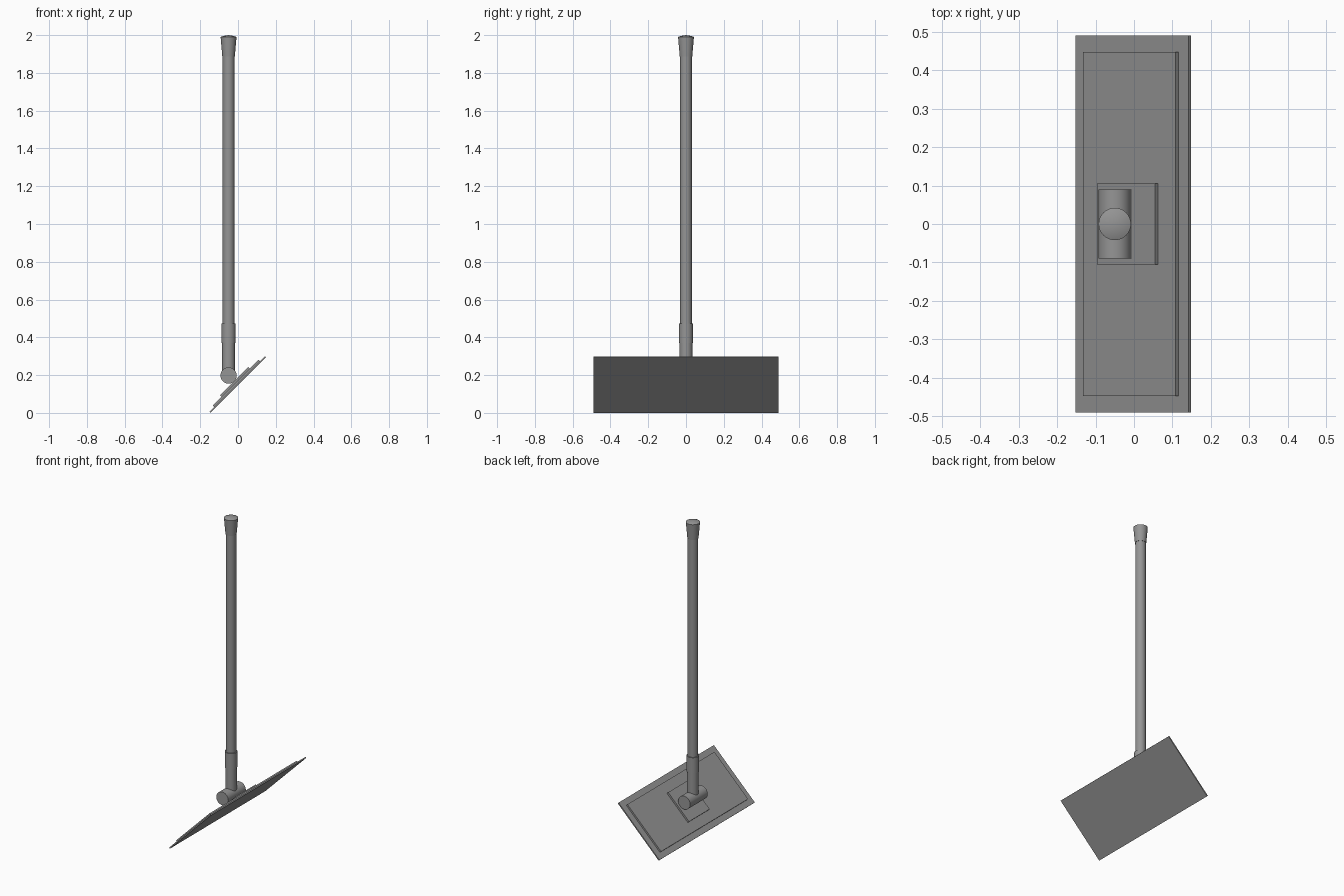
import bpy
import bmesh
import math
from mathutils import Matrix, Vector

cube = bpy.data.objects.get("Cube")
if cube:
    bpy.data.objects.remove(cube, do_unlink=True)

grey = bpy.data.materials.new("plain grey")
grey.use_nodes = True
tone = (0.3, 0.3, 0.3, 1)
grey.diffuse_color = tone
grey.node_tree.nodes["Principled BSDF"].inputs["Base Color"].default_value = tone

POLE_X = -0.05
HINGE_Z = 0.198


def finish(name, bm, smooth=False):
    bmesh.ops.recalc_face_normals(bm, faces=bm.faces)
    mesh = bpy.data.meshes.new(name)
    bm.to_mesh(mesh)
    bm.free()
    mesh.materials.append(grey)
    obj = bpy.data.objects.new(name, mesh)
    bpy.context.collection.objects.link(obj)
    if smooth:
        bpy.ops.object.select_all(action='DESELECT')
        obj.select_set(True)
        bpy.context.view_layer.objects.active = obj
        bpy.ops.object.shade_smooth_by_angle(angle=math.radians(35))
    return obj


def lathe(name, profile, sides=48):
    """Turn a (radius, height) profile around the pole axis."""
    bm = bmesh.new()
    verts = [bm.verts.new((r, 0, z)) for r, z in profile]
    edges = [bm.edges.new(pair) for pair in zip(verts, verts[1:])]
    bmesh.ops.spin(bm, geom=verts + edges, cent=(0, 0, 0), axis=(0, 0, 1),
                   angle=math.tau, steps=sides, use_merge=True)
    bmesh.ops.remove_doubles(bm, verts=bm.verts, dist=0.0001)
    bmesh.ops.translate(bm, verts=bm.verts, vec=(POLE_X, 0, 0))
    return finish(name, bm, True)


# Tilted plates, stacked along the normal of the head
tilt = Matrix.Rotation(math.radians(-45), 4, 'Y')
base = Vector((0.001, 0, 0.147))
height = 0
for name, width, length, thick in (("base_plate", 0.416, 0.98, 0.008),
                                   ("backing_plate", 0.342, 0.894, 0.011),
                                   ("mount_plate", 0.212, 0.212, 0.012)):
    bm = bmesh.new()
    bmesh.ops.create_cube(bm, size=1, matrix=Matrix.Translation(base) @ tilt
                          @ Matrix.Translation((0, 0, height + thick / 2))
                          @ Matrix.Diagonal((width, length, thick, 1)))
    finish(name, bm)
    height += thick

# Hinge barrel lying across the head
bm = bmesh.new()
bmesh.ops.create_cone(bm, cap_ends=True, segments=48, radius1=0.043, radius2=0.043,
                      depth=0.18, matrix=Matrix.Translation((POLE_X, 0, HINGE_Z))
                      @ Matrix.Rotation(math.pi / 2, 4, 'X'))
finish("hinge_barrel", bm, True)

# Handle parts
lathe("neck", [(0, HINGE_Z), (0.034, HINGE_Z), (0.034, 0.38), (0, 0.38)])
lathe("collar", [(0, 0.37), (0.037, 0.37), (0.037, 0.473), (0, 0.473)])
lathe("pole", [(0, 0.46), (0.031, 0.46), (0.031, 1.9), (0, 1.9)])
lathe("end_grip", [(0, 1.886), (0.033, 1.886), (0.042, 1.99), (0.03, 1.995), (0, 2.0)])
